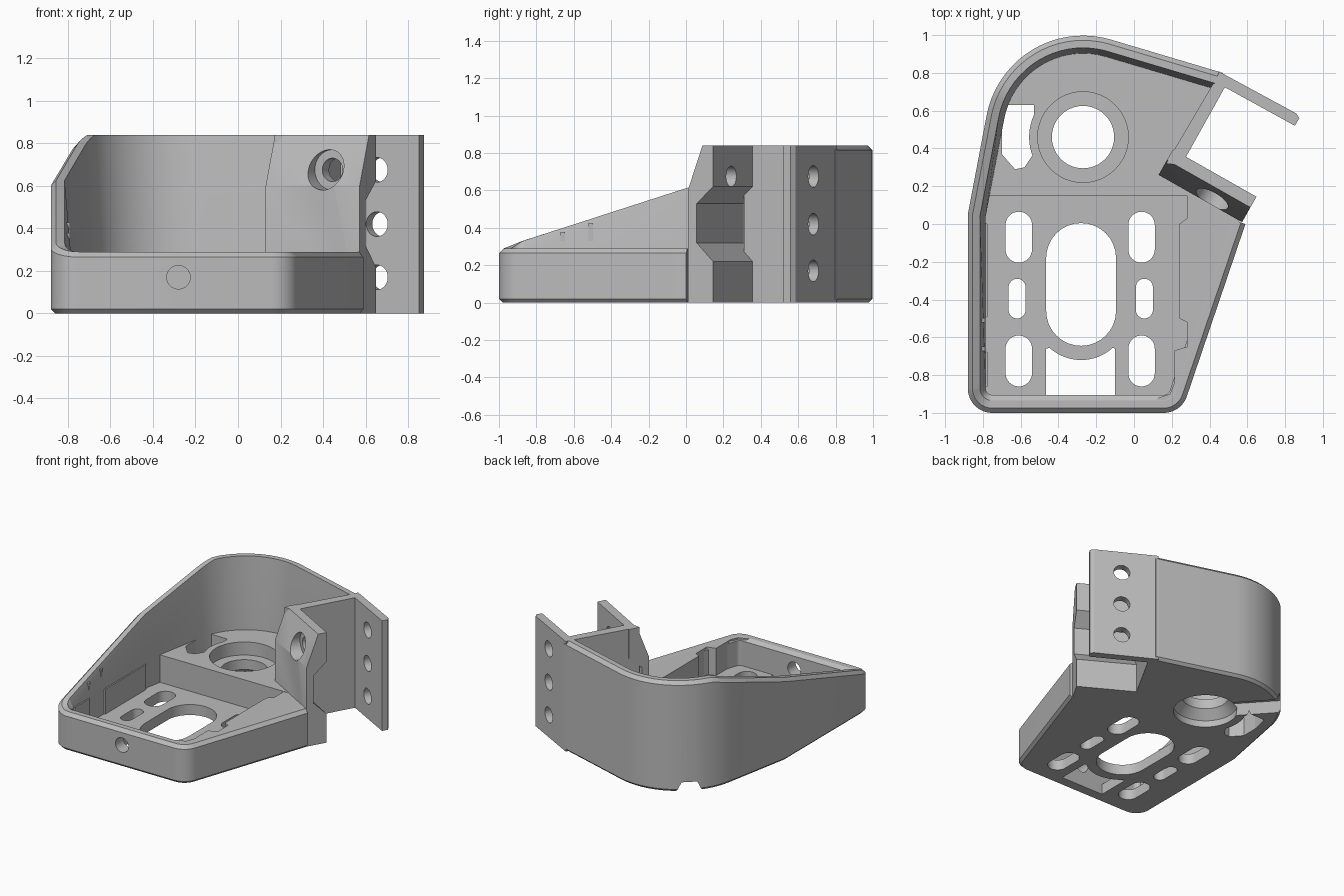
import bpy, bmesh, math
from mathutils import Vector

cube = bpy.data.objects.get("Cube")
if cube:
    bpy.data.objects.remove(cube, do_unlink=True)

grey = bpy.data.materials.new("plain grey")
grey.use_nodes = True
grey.diffuse_color = (0.5, 0.5, 0.5, 1)
grey.node_tree.nodes["Principled BSDF"].inputs["Base Color"].default_value = (0.5, 0.5, 0.5, 1)


def loft(name, rings):
    """Closed solid through equal rings of points, capped at both ends."""
    bm = bmesh.new()
    loops = [[bm.verts.new(p) for p in ring] for ring in rings]
    count = len(loops[0])
    for a, b in zip(loops, loops[1:]):
        for i in range(count):
            j = (i + 1) % count
            bm.faces.new((a[i], a[j], b[j], b[i]))
    bm.faces.new(loops[0][::-1])
    bm.faces.new(loops[-1])
    bmesh.ops.recalc_face_normals(bm, faces=bm.faces)
    mesh = bpy.data.meshes.new(name)
    bm.to_mesh(mesh)
    bm.free()
    mesh.materials.append(grey)
    obj = bpy.data.objects.new(name, mesh)
    bpy.context.collection.objects.link(obj)
    return obj


def prism(name, outline, z0, z1):
    return loft(name, [[(x, y, z) for x, y in outline] for z in (z0, z1)])


def extrude_along(name, origin, u, n, profile, length):
    """Profile of (depth, height) points swept straight along u."""
    o, u, n = (Vector((*v, 0)) for v in (origin, u, n))
    return loft(name, [[o + u * s + n * d + Vector((0, 0, z)) for d, z in profile]
                       for s in (0, length)])


def arc(cx, cy, r, a0, a1, steps=16):
    angles = [math.radians(a0 + (a1 - a0) * i / steps) for i in range(steps + 1)]
    return [(cx + r * math.cos(a), cy + r * math.sin(a)) for a in angles]


def circle(cx, cy, r):
    return arc(cx, cy, r, 0, 360, 48)[:-1]


def slot(cx, cy, width, length):
    r, h = width / 2, (length - width) / 2
    return arc(cx, cy + h, r, 0, 180) + arc(cx, cy - h, r, 180, 360)


def cone(start, direction, r0, r1, length):
    """Round cutter running from start along direction."""
    d = Vector(direction).normalized()
    side = d.cross(Vector((0, 0, 1))).normalized()
    up = side.cross(d)
    return loft("cutter", [[Vector(start) + d * s + side * x + up * y for x, y in circle(0, 0, r)]
                           for s, r in ((0, r0), (length, r1))])


def cut(obj, cutters):
    for cutter in cutters:
        cutter.hide_render = True
        mod = obj.modifiers.new("cut", "BOOLEAN")
        mod.object = cutter
        mod.operation = "DIFFERENCE"
        mod.solver = "EXACT"
        bpy.context.view_layer.objects.active = obj
        bpy.ops.object.modifier_apply(modifier=mod.name)
        bpy.data.objects.remove(cutter, do_unlink=True)


def fillet(prev, corner, nxt, r, steps=18):
    p = Vector(corner)
    a, b = (Vector(prev) - p).normalized(), (Vector(nxt) - p).normalized()
    half = a.angle(b) / 2
    centre = p + (a + b).normalized() * r / math.sin(half)
    t = r / math.tan(half)
    v0, v1 = p + a * t - centre, p + b * t - centre
    a0, a1 = math.atan2(v0.y, v0.x), math.atan2(v1.y, v1.x)
    if a1 < a0:
        a1 += 2 * math.pi
    return arc(centre.x, centre.y, r, math.degrees(a0), math.degrees(a1), steps)


# Outer path, from the back corner round the left side and front to the clamp
corners = [(0.47, 0.80, 0), (-0.673, 1.14, 0.52), (-0.88, 0.05, 0),
           (-0.88, -1, 0.13), (0.25, -1, 0.13), (0.59, 0, 0)]
path = []
for i, (x, y, r) in enumerate(corners):
    if r:
        path += fillet(corners[i - 1][:2], (x, y), corners[i + 1][:2], r)
    else:
        path.append((x, y))
path = [Vector(p) for p in path]


def inward(i):
    dirs = []
    if i > 0:
        dirs.append((path[i] - path[i - 1]).normalized())
    if i < len(path) - 1:
        dirs.append((path[i + 1] - path[i]).normalized())
    d = sum(dirs, Vector((0, 0))).normalized()
    return Vector((-d.y, d.x)) / d.dot(dirs[0])


def offset(i, dist):
    return path[i] + inward(i) * dist


def wall_top(p):
    if p.x > 0 and p.y < 0.3:
        return 0.29
    return min(0.84, 0.61 + 0.32 * p.y)


# Perimeter wall with sloping top and chamfered edges
sections = []
for i, p in enumerate(path):
    t = wall_top(p)
    profile = [(0.02, 0), (0, 0.02), (0, t - 0.025), (0.025, t), (0.065, t), (0.095, 0.27), (0.095, 0)]
    sections.append([(*offset(i, d), z) for d, z in profile])
wall = loft("perimeter_wall", sections)

# Centre of the round opening and direction of the drain groove under it
hub = (-0.27, 0.46)


def groove():
    return extrude_along("cutter", hub, (-0.67, 0.74), (0.74, 0.67),
                         [(-0.1, -0.02), (-0.055, 0.075), (0.055, 0.075), (0.1, -0.02)], 0.7)


cut(wall, [cone((-0.28, -1.1, 0.17), (0, 1, 0), 0.055, 0.055, 0.3), groove()])

# Floor with slots
floor = prism("floor", [(-0.83, 0.2), (-0.83, -0.85), (-0.76, -0.95), (0.14, -0.95),
                        (0.24, -0.86), (0.5, 0), (0.3, 0.2)], 0, 0.08)
openings = [slot(-0.28, -0.32, 0.37, 0.65)]
for side in (-1, 1):
    openings += [slot(-0.285 + side * 0.325, -0.07, 0.14, 0.27),
                 slot(-0.285 + side * 0.325, -0.725, 0.14, 0.27),
                 slot(-0.282 + side * 0.337, -0.395, 0.09, 0.21)]
openings.append([(-0.465, -0.905), (-0.1, -0.905), (-0.1, -0.66)]
                + arc(-0.28, -0.47, 0.25, -48, -132) + [(-0.465, -0.66)])
cut(floor, [prism("cutter", o, -0.1, 0.2) for o in openings])

# Raised rear deck with stepped round opening and side window
edge = [tuple(offset(i, 0.05)) for i, p in enumerate(path) if p.y > 0.16]
deck = prism("rear_deck", edge + [(-0.81, 0.15), (0.45, 0.15), (0.2, 0.3)], 0, 0.29)
window = ([(-0.7, 0.37), (-0.63, 0.29), (-0.58, 0.3)] + arc(*hub, 0.285, 200, 155)
          + [(-0.53, 0.63), (-0.7, 0.63)])
taper = loft("cutter", [[(x, y, z) for x, y in circle(*hub, r)]
                        for z, r in ((-0.02, 0.225), (0.05, 0.225), (0.12, 0.16))])
cut(deck, [prism("cutter", circle(*hub, 0.165), -0.1, 0.5),
           prism("cutter", circle(*hub, 0.24), 0.19, 0.5),
           taper, prism("cutter", window, -0.1, 0.5), groove()])

# Rail beside the floor, with locating notch
prism("side_rail", [(0.1, -0.95), (0.13, -0.92), (0.19, -0.9), (0.215, -0.84), (0.215, -0.67),
                    (0.28, -0.65), (0.28, -0.52), (0.24, -0.5), (0.24, 0), (0.28, 0.03),
                    (0.28, 0.19), (0.56, 0.02), (0.25, -0.86), (0.2, -0.93), (0.15, -0.96)], 0, 0.288)

# Matching pads on the tall side wall, either side of its notch
for y0, y1 in ((-0.88, -0.66), (-0.51, 0.02)):
    prism("wall_pad", [(-0.81, y0), (-0.775, y0 + 0.02), (-0.775, y1 - 0.02), (-0.81, y1)], 0.02, 0.27)
for y in (-0.66, -0.51):
    prism("wall_rib", [(-0.84, y - 0.012), (-0.79, y - 0.012), (-0.79, y + 0.012), (-0.84, y + 0.012)],
          0.05, 0.59 + 0.32 * y)

# Thin wall joining the back to the clamp block
prism("link_wall", [(0.17, 0.32), (0.25, 0.31), (0.49, 0.74), (0.42, 0.745)], 0, 0.84)

# Clamp block, notched behind, with a counterbored hole
u, n = Vector((0.87, -0.493)), Vector((0.493, 0.87))
start = Vector((0.13, 0.26))
block = extrude_along("clamp_block", start, u, n,
                      [(0, 0), (0, 0.6), (0.09, 0.84), (0.155, 0.84), (0.155, 0.62), (0.055, 0.53),
                       (0.055, 0.32), (0.155, 0.22), (0.155, 0)], 0.508)
bore = start + u * 0.31 - n * 0.1
cut(block, [cone((*bore, 0.675), (*n, 0), 0.055, 0.055, 0.4),
            cone((*bore, 0.675), (*n, 0), 0.095, 0.095, 0.19)])

# Mounting flange with three holes
flange = prism("mounting_flange", [(0.45, 0.807), (0.86, 0.585), (0.875, 0.56), (0.852, 0.52),
                                   (0.43, 0.752)], 0, 0.84)
cut(flange, [cone((0.58, 0.5, z), (*n, 0), 0.058, 0.058, 0.5) for z in (0.17, 0.42, 0.675)])

# Smooth the rounded parts, keep edges crisp
bpy.ops.object.select_all(action="DESELECT")
for obj in (wall, floor, deck, block, flange):
    obj.select_set(True)
bpy.context.view_layer.objects.active = wall
bpy.ops.object.shade_smooth_by_angle(angle=math.radians(25))
